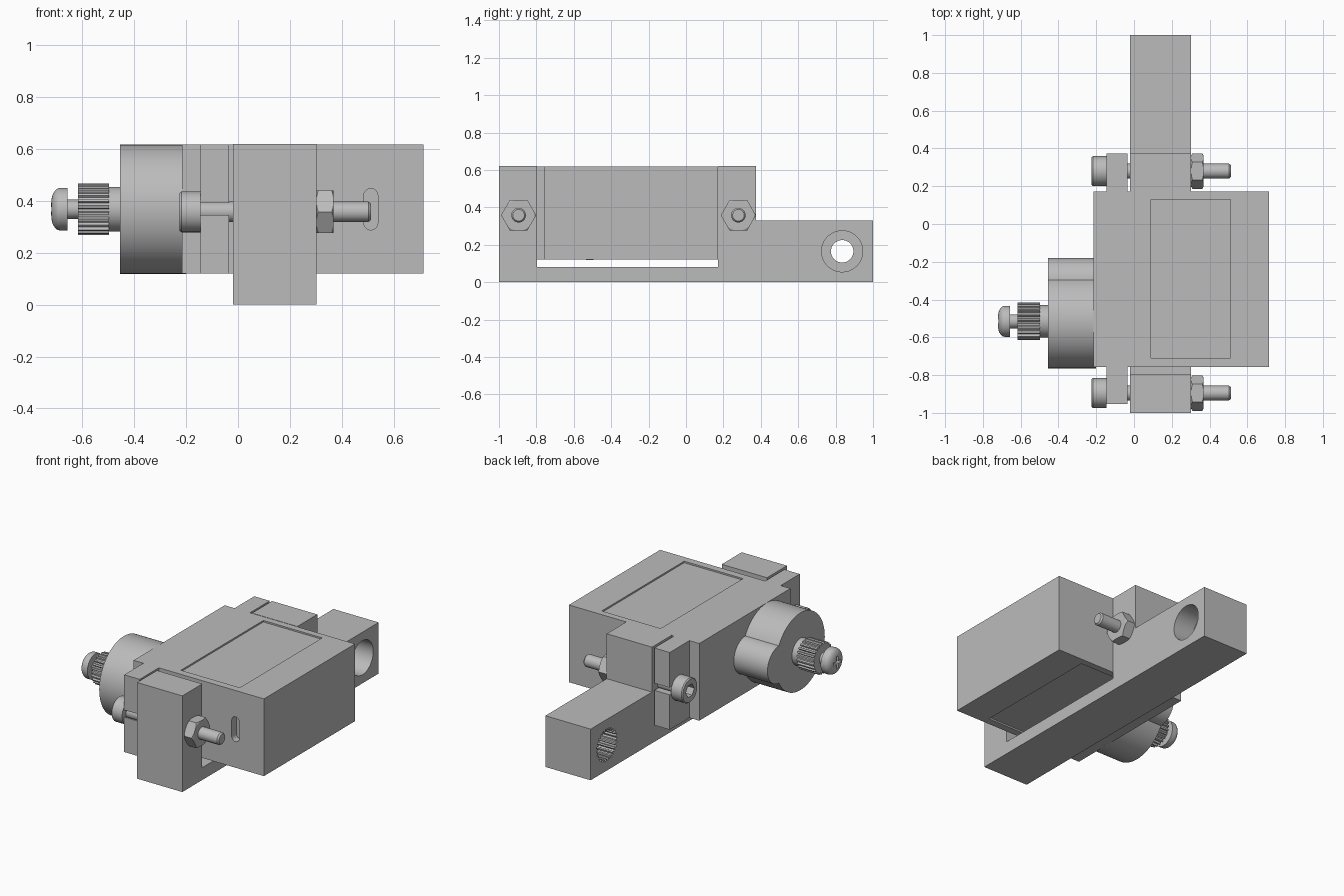
import bpy, bmesh
from math import sin, cos, pi, radians
from mathutils import Vector

if "Cube" in bpy.data.objects:
    bpy.data.objects.remove(bpy.data.objects["Cube"], do_unlink=True)

grey = bpy.data.materials.new("matte grey")
grey.use_nodes = True
grey.diffuse_color = (0.5, 0.5, 0.5, 1)
grey.node_tree.nodes["Principled BSDF"].inputs["Base Color"].default_value = (0.5, 0.5, 0.5, 1)


def finish(name, bm):
    bmesh.ops.recalc_face_normals(bm, faces=bm.faces[:])
    mesh = bpy.data.meshes.new(name)
    bm.to_mesh(mesh)
    bm.free()
    mesh.materials.append(grey)
    obj = bpy.data.objects.new(name, mesh)
    bpy.context.collection.objects.link(obj)
    return obj


def prism(name, outline, start, sweep):
    """Close an outline of (a, b) points and push it along x (or y)."""
    bm = bmesh.new()
    place = (lambda a, b: (start, a, b)) if sweep.x else (lambda a, b: (a, start, b))
    face = bm.faces.new([bm.verts.new(place(a, b)) for a, b in outline])
    out = bmesh.ops.extrude_face_region(bm, geom=[face])
    bmesh.ops.translate(bm, vec=sweep, verts=[g for g in out["geom"] if isinstance(g, bmesh.types.BMVert)])
    return finish(name, bm)


def prism_x(name, outline, x0, x1):
    return prism(name, outline, x0, Vector((x1 - x0, 0, 0)))


def box(name, x0, x1, y0, y1, z0, z1):
    return prism_x(name, [(y0, z0), (y1, z0), (y1, z1), (y0, z1)], x0, x1)


def circle(y, z, r, n=48, turn=0):
    return [(y + r * cos(turn + 2 * pi * i / n), z + r * sin(turn + 2 * pi * i / n)) for i in range(n)]


def gear(y, z, r, depth, teeth=24):
    """Outline with square-topped teeth."""
    pts = []
    for i in range(teeth):
        for step, rad in ((0, r - depth), (0.35, r - depth), (0.5, r), (0.85, r)):
            a = 2 * pi * (i + step) / teeth
            pts.append((y + rad * cos(a), z + rad * sin(a)))
    return pts


def lathe(name, profile, y, z, n=40):
    """Turn (x, radius) points around an axis along x."""
    bm = bmesh.new()
    rings = [[bm.verts.new((x, a, b)) for a, b in circle(y, z, r, n)] for x, r in profile]
    for p, q in zip(rings, rings[1:]):
        for i in range(n):
            bm.faces.new((p[i], p[(i + 1) % n], q[(i + 1) % n], q[i]))
    bm.faces.new(rings[0])
    bm.faces.new(rings[-1])
    return finish(name, bm)


def combine(obj, operation, *tools):
    for tool in tools:
        tool.hide_render = True
        mod = obj.modifiers.new("shape", "BOOLEAN")
        mod.operation, mod.object, mod.solver = operation, tool, "EXACT"
        bpy.context.view_layer.objects.active = obj
        bpy.ops.object.modifier_apply(modifier=mod.name)
        bpy.data.objects.remove(tool, do_unlink=True)
    return obj


def smooth(*objs):
    bpy.ops.object.select_all(action="DESELECT")
    for o in objs:
        o.select_set(True)
        bpy.context.view_layer.objects.active = o
    bpy.ops.object.shade_smooth_by_angle(angle=radians(25))


AXIS_Z = 0.368
BOLT_Z = 0.358
BOLT_Y = {"front": -0.895, "rear": 0.28}
SHAFT_Y = -0.515

# Bracket with cradle, two posts and arm
bracket = prism_x("bracket", [(-1, 0), (1, 0), (1, 0.33), (0.375, 0.33), (0.375, 0.62), (0.172, 0.62),
                              (0.172, 0.08), (-0.797, 0.08), (-0.797, 0.62), (-1, 0.62)], -0.02, 0.303)
# Toothed socket, counterbore and through hole in the arm
combine(bracket, "DIFFERENCE",
        prism_x("counterbore", circle(0.835, 0.165, 0.11), 0.16, 0.4),
        prism_x("through_hole", circle(0.835, 0.165, 0.06), -0.1, 0.4),
        prism_x("toothed_socket", gear(0.835, 0.165, 0.105, 0.014), -0.1, 0.11))

# Motor case with shallow panels above and below
case = box("motor_case", -0.215, 0.715, -0.757, 0.172, 0.12, 0.618)
slot = [(0.512 + 0.027 * cos(a), AXIS_Z + s * 0.053 + 0.027 * sin(a))
        for s, base in ((1, 0), (-1, pi)) for a in [base + pi * i / 10 for i in range(11)]]
combine(case, "DIFFERENCE",
        box("top_panel", 0.09, 0.51, -0.71, 0.13, 0.608, 0.7),
        box("bottom_panel", 0.09, 0.51, -0.71, 0.13, 0.05, 0.13),
        prism("cable_slot", slot, -0.8, Vector((0, 0.09, 0))))

# Mounting ears with keyhole slots
for end, y0, y1, open_y in (("front", -0.952, -0.74, -1.0), ("rear", 0.16, 0.373, 0.42)):
    y = BOLT_Y[end]
    ear = box(end + "_ear", -0.145, -0.035, y0, y1, 0.12, 0.618)
    combine(ear, "DIFFERENCE",
            prism_x("hole", circle(y, AXIS_Z, 0.052), -0.2, 0.1),
            box("slit", -0.2, 0.1, min(y, open_y), max(y, open_y), AXIS_Z - 0.023, AXIS_Z + 0.023))
    smooth(ear)

# Gear housing: large drum with a smaller lobe
housing = prism_x("gear_housing", circle(SHAFT_Y, 0.368, 0.249, 96), -0.455, -0.2)
combine(housing, "UNION", prism_x("lobe", circle(-0.3, AXIS_Z, 0.12, 64), -0.455, -0.2))

# Output shaft
collar = prism_x("shaft_collar", circle(SHAFT_Y, AXIS_Z, 0.086), -0.505, -0.44)
spline = prism_x("shaft_spline", gear(SHAFT_Y, AXIS_Z, 0.1, 0.011), -0.617, -0.497)

# Domed screw with a cross recess
dome = [(-0.655 - 0.03 - 0.035 * sin(t), 0.025 + 0.057 * cos(t)) for t in [pi / 2 * i / 8 for i in range(9)]]
screw = lathe("shaft_screw", [(-0.6, 0.037), (-0.657, 0.037), (-0.657, 0.082)] + dome, SHAFT_Y, AXIS_Z)
for w, h in ((0.04, 0.009), (0.009, 0.04)):
    combine(screw, "DIFFERENCE",
            box("cross", -0.8, -0.69, SHAFT_Y - w, SHAFT_Y + w, AXIS_Z - h, AXIS_Z + h))

# Socket head bolts and chamfered nuts
for end, y in BOLT_Y.items():
    bolt = lathe(end + "_bolt", [(0.513, 0.031), (0.503, 0.039), (-0.145, 0.039), (-0.145, 0.079),
                                 (-0.218, 0.079), (-0.225, 0.073)], y, BOLT_Z)
    combine(bolt, "DIFFERENCE", prism_x("hex_socket", circle(y, BOLT_Z, 0.043, 6), -0.3, -0.175))
    nut = prism_x(end + "_nut", circle(y, BOLT_Z, 0.094, 6), 0.303, 0.368)
    combine(nut, "INTERSECT", lathe("chamfer", [(0.303, 0.083), (0.313, 0.1), (0.358, 0.1), (0.368, 0.083)],
                                    y, BOLT_Z))
    smooth(bolt, nut)

smooth(bracket, case, housing, collar, spline, screw)
